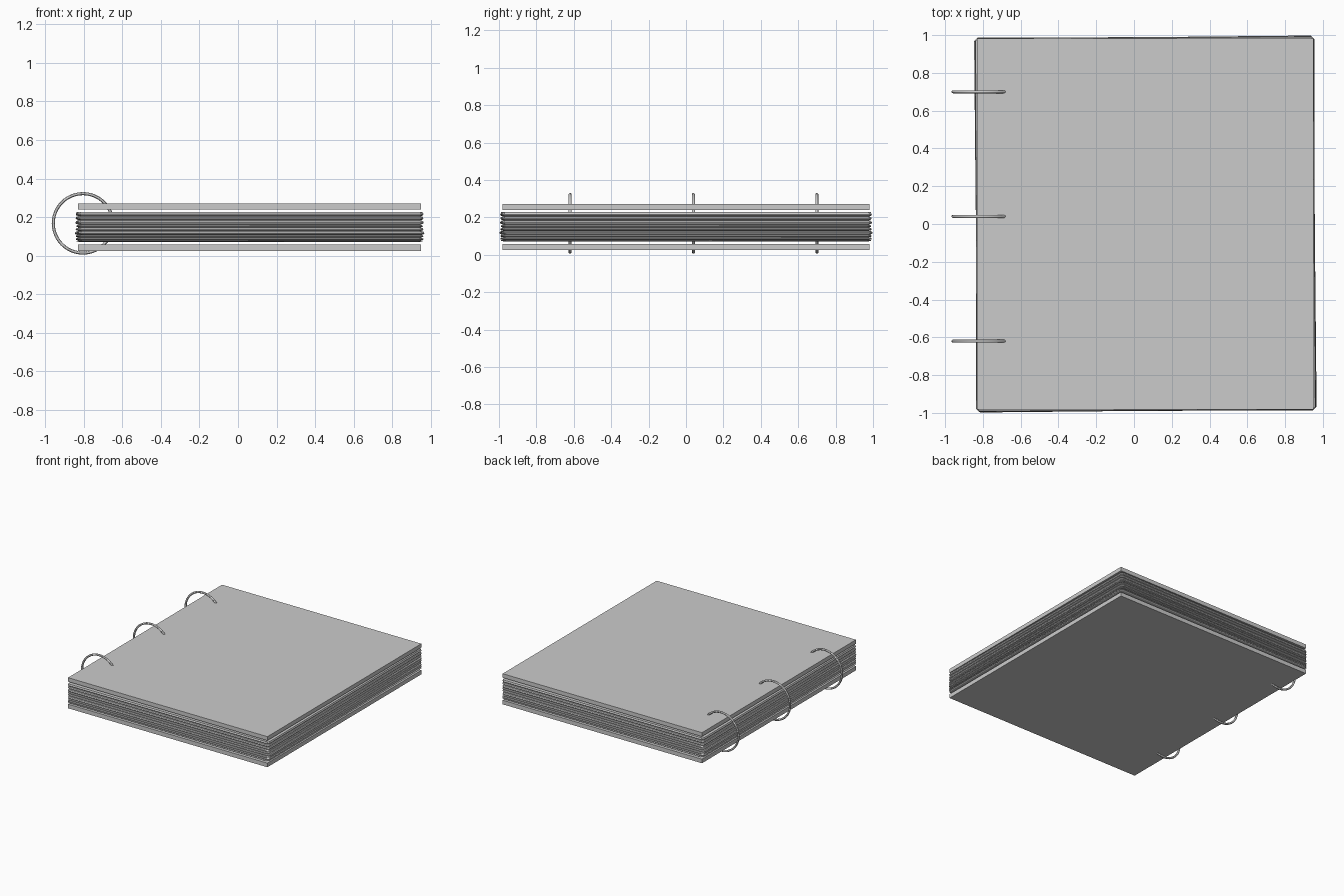
import bpy, bmesh, math, random

if "Cube" in bpy.data.objects:
    bpy.data.objects.remove(bpy.data.objects["Cube"])

random.seed(4)
CX = 0.06            # centre of covers and pages in x
HX, HY = 0.89, 0.982  # half size of covers


def finish(bm, name):
    bmesh.ops.recalc_face_normals(bm, faces=bm.faces)
    me = bpy.data.meshes.new(name)
    bm.to_mesh(me)
    bm.free()
    ob = bpy.data.objects.new(name, me)
    bpy.context.collection.objects.link(ob)
    return ob


def cover(name, z0, z1):
    bm = bmesh.new()
    bmesh.ops.create_cube(bm, size=1)
    for v in bm.verts:
        v.co = (CX + v.co.x * 2 * HX, v.co.y * 2 * HY, (z0 + z1) / 2 + v.co.z * (z1 - z0))
    finish(bm, name)


def page_outline(grow, angle):
    # rectangle with clipped corners, turned slightly
    hx, hy, c = HX + grow, HY + grow, 0.012
    pts = [(hx, -hy + c), (hx, hy - c), (hx - c, hy), (-hx + c, hy),
           (-hx, hy - c), (-hx, -hy + c), (-hx + c, -hy), (hx - c, -hy)]
    s, k = math.sin(angle), math.cos(angle)
    return [(CX + x * k - y * s, x * s + y * k) for x, y in pts]


# Hard covers
cover("back_cover", 0.025, 0.058)
cover("front_cover", 0.24, 0.272)

# Page block: lofted outlines, grooved between slightly twisted bundles of sheets
bundles = [(0.072, 0.080), (0.080, 0.094), (0.094, 0.108), (0.108, 0.128),
           (0.128, 0.146), (0.146, 0.161), (0.161, 0.184), (0.184, 0.205), (0.205, 0.228)]
bm = bmesh.new()
rings = []
for z0, z1 in bundles:
    ang = math.radians(random.uniform(0.05, 0.55))
    h = z1 - z0
    for f, g in ((0.0, -0.008), (0.2, 0.004), (0.5, 0.007), (0.85, 0.003)):
        a = ang + math.radians(random.uniform(-0.1, 0.1))
        rings.append([bm.verts.new((x, y, z0 + h * f)) for x, y in page_outline(g, a)])
rings.append([bm.verts.new((x, y, 0.228)) for x, y in page_outline(0.003, 0.006)])
for lo, hi in zip(rings, rings[1:]):
    for i in range(8):
        j = (i + 1) % 8
        bm.faces.new((lo[i], lo[j], hi[j], hi[i]))
bm.faces.new(rings[0][::-1])
bm.faces.new(rings[-1])
finish(bm, "pages")

# Binder rings
for i, y in enumerate((-0.62, 0.04, 0.70)):
    bpy.ops.mesh.primitive_torus_add(location=(-0.804, y, 0.168), rotation=(math.pi / 2, 0, 0),
                                     major_radius=0.154, minor_radius=0.008,
                                     major_segments=48, minor_segments=12)
    ring = bpy.context.object
    ring.name = f"binder_ring_{i + 1}"
    bpy.ops.object.shade_smooth_by_angle()
